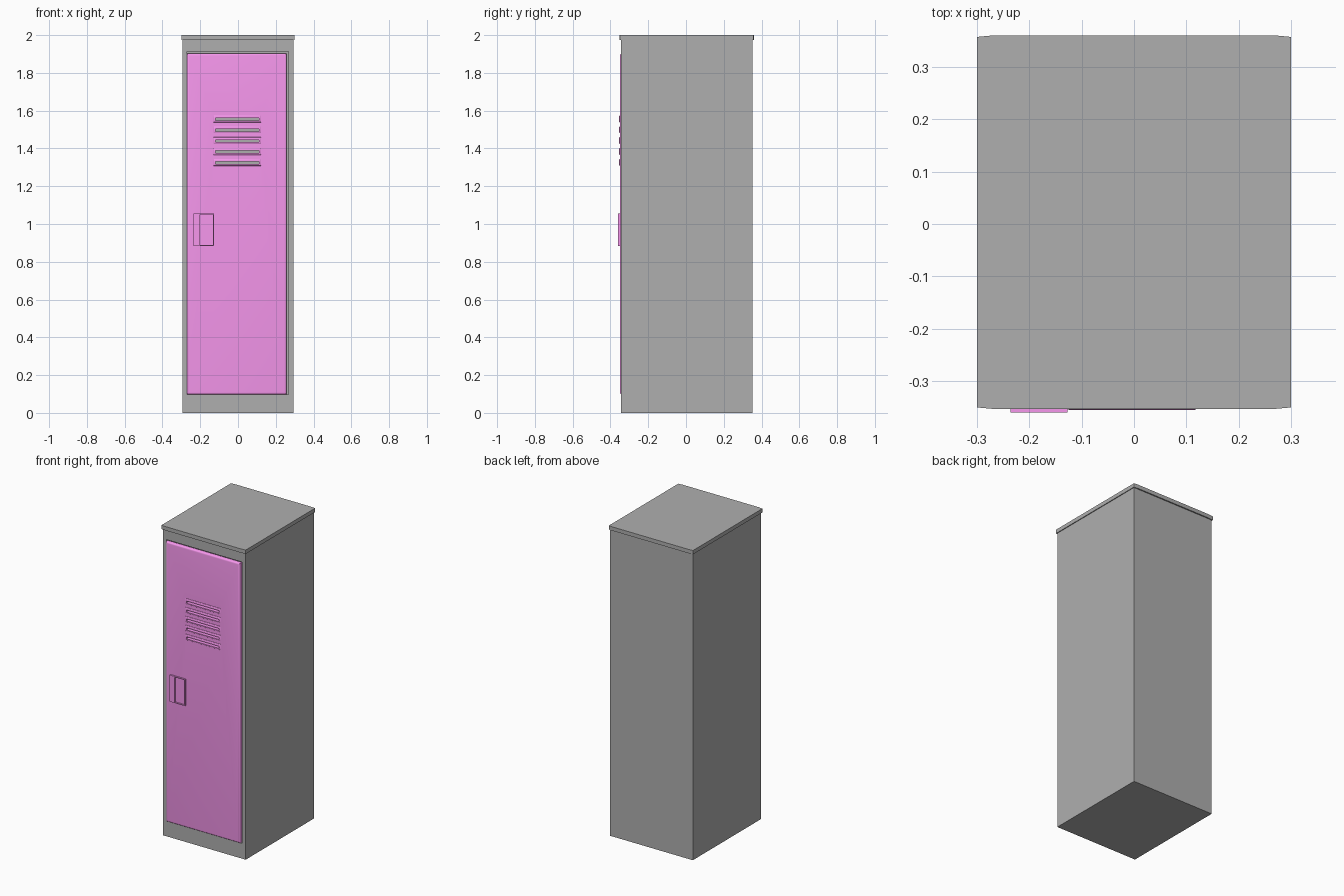
import bpy, bmesh
from math import sin, cos, pi

if "Cube" in bpy.data.objects:
    bpy.data.objects.remove(bpy.data.objects["Cube"])


def material(name, rgb):
    m = bpy.data.materials.new(name)
    m.diffuse_color = (*rgb, 1)
    m.use_nodes = True
    m.node_tree.nodes["Principled BSDF"].inputs["Base Color"].default_value = m.diffuse_color
    return m


pink = material("pink_paint", (0.93, 0.31, 0.85))
grey = material("grey_steel", (0.43, 0.43, 0.43))


def finish(name, bm, mat):
    bmesh.ops.recalc_face_normals(bm, faces=bm.faces[:])
    me = bpy.data.meshes.new(name)
    bm.to_mesh(me)
    bm.free()
    ob = bpy.data.objects.new(name, me)
    bpy.context.collection.objects.link(ob)
    me.materials.append(mat)
    return ob


def rect(x0, x1, z0, z1, y, inset=0):
    x0, x1, z0, z1 = x0 + inset, x1 - inset, z0 + inset, z1 - inset
    return [(x0, y, z0), (x1, y, z0), (x1, y, z1), (x0, y, z1)]


def loft(bm, loops, caps=True):
    rows = [[bm.verts.new(p) for p in lp] for lp in loops]
    n = len(rows[0])
    for a, b in zip(rows, rows[1:]):
        for i in range(n):
            bm.faces.new((a[i], a[(i + 1) % n], b[(i + 1) % n], b[i]))
    if caps:
        bm.faces.new(rows[0])
        bm.faces.new(rows[-1])


def rounded(x0, x1, z0, z1, y, depth, width, steps=4):
    """Loops of a rounded edge rising forward from y by depth."""
    return [rect(x0, x1, z0, z1, y - depth * sin(a), width * (1 - cos(a)))
            for a in (pi / 2 * i / steps for i in range(steps + 1))]


def box(name, x0, x1, y0, y1, z0, z1, mat):
    bm = bmesh.new()
    loft(bm, [rect(x0, x1, z0, z1, y0), rect(x0, x1, z0, z1, y1)])
    return finish(name, bm, mat)


def cut(ob, cutter):
    m = ob.modifiers.new("cut", 'BOOLEAN')
    m.operation = 'DIFFERENCE'
    m.solver = 'EXACT'
    m.object = cutter
    bpy.context.view_layer.objects.active = ob
    bpy.ops.object.modifier_apply(modifier=m.name)
    bpy.data.objects.remove(cutter)


# Cabinet with a shallow door recess
body = box("cabinet_body", -0.295, 0.295, -0.343, 0.352, 0, 1.98, grey)
cut(body, box("recess_cutter", -0.27, 0.267, -0.4, -0.315, 0.098, 1.912, grey))

# Lid with slightly clipped corners
front, back = -0.353, 0.36
outline = [(-0.3, front + 0.003), (-0.268, front), (0.268, front), (0.3, front + 0.003),
           (0.3, back - 0.003), (0.268, back), (-0.268, back), (-0.3, back - 0.003)]
bm = bmesh.new()
loft(bm, [[(x, y, z) for x, y in outline] for z in (1.975, 2.0)])
finish("lid", bm, grey)

# Door with rounded front edge
bm = bmesh.new()
size = (-0.2705, 0.258, 0.0975, 1.902)
loft(bm, [rect(*size, -0.328)] + rounded(*size, -0.34, 0.01, 0.012))
door = finish("door", bm, pink)

# Ventilation slots and their raised rims
slots, rims = bmesh.new(), bmesh.new()
for i in range(5):
    z = 1.325 + i * 0.0575
    slot = (-0.12, 0.112, z - 0.007, z + 0.006)
    loft(slots, [rect(*slot, y) for y in (-0.4, -0.3)])
    loft(rims, rounded(-0.13, 0.122, z - 0.017, z + 0.02, -0.3495, 0.0055, 0.01)
         + [rect(*slot, -0.355), rect(*slot, -0.329)], caps=False)
cut(door, finish("slot_cutter", slots, pink))
finish("vent_rims", rims, pink)

# Handle plate with a sunken finger pocket
bm = bmesh.new()
plate, pocket = (-0.236, -0.127, 0.884, 1.055), (-0.2, -0.132, 0.889, 1.05)
loft(bm, [rect(*plate, -0.345), rect(*plate, -0.36),
          rect(*pocket, -0.36), rect(*pocket, -0.352)])
finish("handle", bm, pink)

for ob in bpy.data.objects:
    bpy.context.view_layer.objects.active = ob
    bpy.ops.object.select_all(action='DESELECT')
    ob.select_set(True)
    bpy.ops.object.shade_smooth_by_angle()
